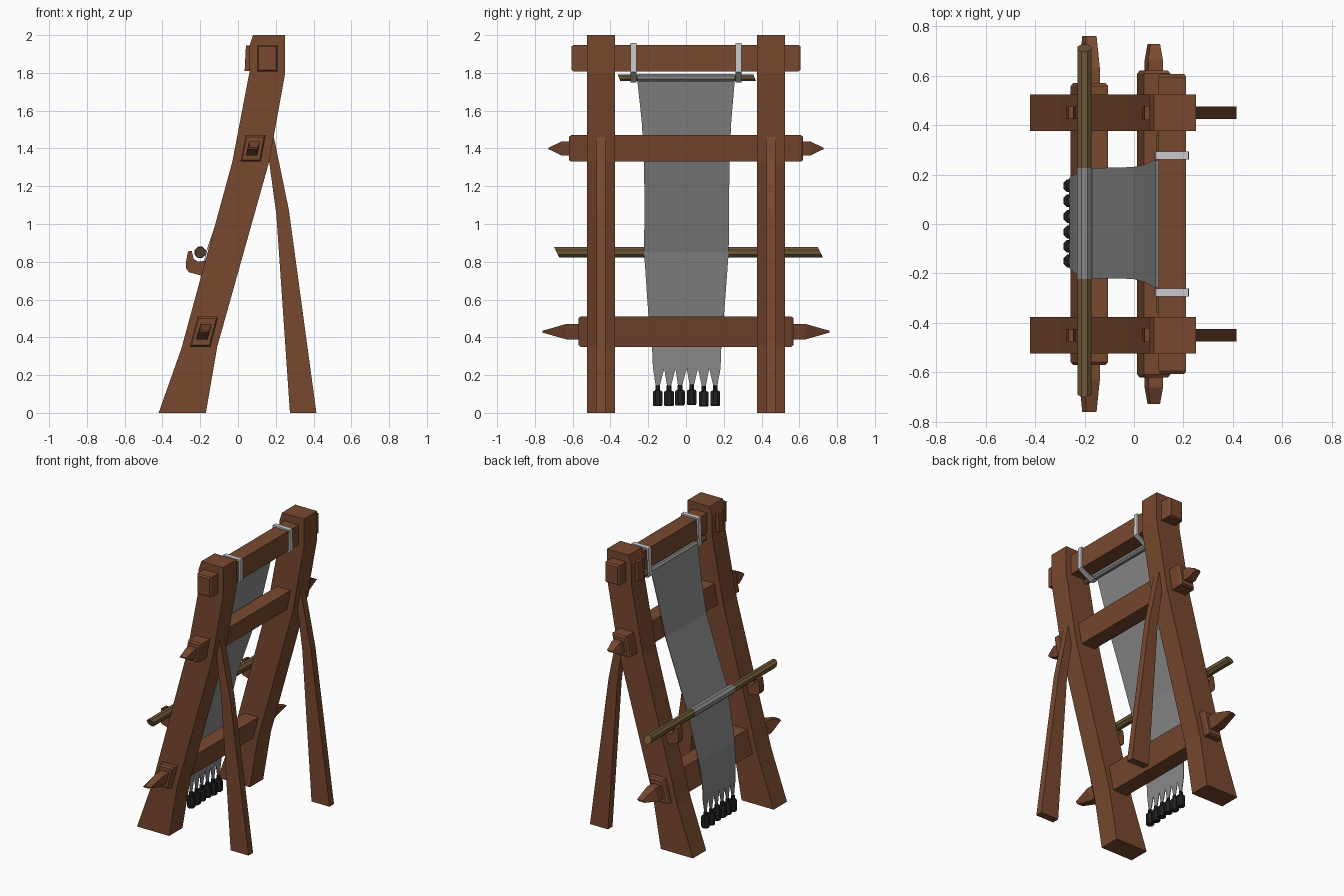
import bpy, bmesh, math
from mathutils import Vector

if "Cube" in bpy.data.objects:
    bpy.data.objects.remove(bpy.data.objects["Cube"])


def material(name, rgb):
    m = bpy.data.materials.new(name)
    m.diffuse_color = (*rgb, 1)
    m.use_nodes = True
    m.node_tree.nodes["Principled BSDF"].inputs["Base Color"].default_value = m.diffuse_color
    return m


WOOD = material("wood", (0.19, 0.066, 0.028))
ROD = material("pale_wood", (0.15, 0.095, 0.035))
CLOTH = material("cloth", (0.25, 0.25, 0.25))
DARK = material("stone", (0.015, 0.016, 0.017))


def finish(name, bm, mat=None):
    bmesh.ops.recalc_face_normals(bm, faces=bm.faces)
    me = bpy.data.meshes.new(name)
    bm.to_mesh(me)
    bm.free()
    ob = bpy.data.objects.new(name, me)
    bpy.context.collection.objects.link(ob)
    if mat:
        me.materials.append(mat)
    return ob


def loft(name, loops, mat=None):
    """Skin closed loops of 3D points and cap both ends."""
    bm = bmesh.new()
    rings = [[bm.verts.new(p) for p in loop] for loop in loops]
    n = len(rings[0])
    for a, b in zip(rings, rings[1:]):
        for i in range(n):
            j = (i + 1) % n
            bm.faces.new((a[i], a[j], b[j], b[i]))
    bm.faces.new(rings[0])
    bm.faces.new(rings[-1])
    return finish(name, bm, mat)


def prism(name, profile, y0, y1, mat=WOOD):
    """Extrude an x-z profile along y."""
    return loft(name, [[(x, y, z) for x, z in profile] for y in (y0, y1)], mat)


def scaled(profile, sx, sz):
    cx = sum(p[0] for p in profile) / len(profile)
    cz = sum(p[1] for p in profile) / len(profile)
    return [(cx + (x - cx) * sx, cz + (z - cz) * sz) for x, z in profile]


def beam(name, profile, half, chamfer=0.012):
    """Cross beam with slightly chamfered ends."""
    small = scaled(profile, 0.86, 0.88)
    stations = [(-half, small), (chamfer - half, profile),
                (half - chamfer, profile), (half, small)]
    return loft(name, [[(x, y, z) for x, z in p] for y, p in stations], WOOD)


def rod(name, x, z, r, y0, y1, mat, shear=0.0, sides=8):
    ring = [(r * math.cos(math.tau * (i + .5) / sides),
             r * math.sin(math.tau * (i + .5) / sides)) for i in range(sides)]
    return loft(name, [[(x + a, y - shear * b, z + b) for a, b in ring]
                       for y in (y0, y1)], mat)


# Side profiles
POST = [(-.42, 0), (-.17, 0), (-.11, .35), (.165, 1.33), (.25, 1.8), (.25, 2),
        (.08, 2), (.06, 1.94), (.06, 1.8), (-.03, 1.33), (-.30, .34)]
LEG = [(.275, 0), (.415, 0), (.27, 1.07), (.19, 1.46), (.15, 1.4), (.165, 1.33), (.203, 1.05)]
HOOK = [(-.17, .72), (-.26, .745), (-.275, .765), (-.275, .80), (-.265, .855),
        (-.245, .858), (-.235, .815), (-.21, .80), (-.15, .81)]
TENON = [(.035, 1.81), (.08, 1.81), (.08, 1.945), (.042, 1.945)]
TOP = [(.10, 1.808), (.21, 1.808), (.21, 1.948), (.10, 1.948)]
UPPER = [(.013, 1.33), (.12, 1.33), (.147, 1.47), (.04, 1.47)]
LOWER = [(-.256, .35), (-.146, .35), (-.105, .51), (-.213, .51)]

# Cross beams
beam("top_beam", TOP, .607)
beam("upper_crossbar", UPPER, .62)
beam("lower_crossbar", LOWER, .57)

for s, side in ((1, "right"), (-1, "left")):
    # Posts, back legs, rod hooks and tenon wedges
    prism(side + "_post", POST, s * .375, s * .523)
    prism(side + "_back_leg", LEG, s * .425, s * .475)
    prism(side + "_rod_hook", HOOK, s * .425, s * .475)
    prism(side + "_tenon_wedge", TENON, s * .42, s * .477)
    # Wedge-shaped pegs on the crossbar ends
    for name, prof, y0, y1, y2 in (("upper", UPPER, .60, .66, .727),
                                   ("lower", LOWER, .55, .63, .76)):
        peg = scaled(prof, .56, .52)
        tip = scaled(prof, .38, .06)
        loft(f"{side}_{name}_peg", [[(x, s * y, z) for x, z in p]
             for y, p in ((y0, peg), (y1, peg), (y2, tip))], WOOD)

    # Strap looped around the top beam and the hanging rod
    outer = [(.222, 1.805), (.22, 1.958), (.088, 1.958), (.082, 1.77), (.092, 1.75), (.122, 1.75)]
    inner = [(.21, 1.81), (.21, 1.948), (.10, 1.948), (.092, 1.775), (.098, 1.76), (.117, 1.76)]
    bm = bmesh.new()
    grid = [[bm.verts.new((x, s * .277 + d, z)) for x, z in loop]
            for loop, d in ((outer, -.016), (outer, .016), (inner, .016), (inner, -.016))]
    for k in range(4):
        a, b = grid[k], grid[(k + 1) % 4]
        for i in range(6):
            j = (i + 1) % 6
            bm.faces.new((a[i], a[j], b[j], b[i]))
    finish(side + "_strap", bm)

# Rods and the cloth wrapped around them
rod("heddle_rod", -.20, .85, .03, -.685, .712, ROD, shear=.5)
rod("hanging_rod", .108, 1.775, .019, -.355, .363, ROD, shear=.4)
rod("heddle_wrap", -.20, .85, .032, -.222, .226, CLOTH)
rod("hanging_wrap", .108, 1.775, .022, -.255, .255, CLOTH)

# Cloth sheet: (x, z, y left, y right), ending in tapering tassels
ROWS = [(.09, 1.78, -.26, .26), (.045, 1.55, -.235, .24), (-.002, 1.33, -.222, .23),
        (-.085, 1.09, -.22, .228), (-.168, .85, -.222, .226), (-.24, .5, -.198, .2),
        (-.258, .35, -.18, .187), (-.26, .235, -.175, .183)]
WEIGHTS = [-.15, -.09, -.032, .03, .094, .155]
bm = bmesh.new()
rows = [[bm.verts.new((x, a + (b - a) * i / 6, z)) for i in range(7)] for x, z, a, b in ROWS]
for u, v in zip(rows, rows[1:]):
    for i in range(6):
        bm.faces.new((u[i], u[i + 1], v[i + 1], v[i]))
for i, y in enumerate(WEIGHTS):
    t = [bm.verts.new((-.26, y + d, .135)) for d in (.009, -.009)]
    bm.faces.new((rows[-1][i], rows[-1][i + 1], *t))
cloth = finish("cloth", bm, CLOTH)
mod = cloth.modifiers.new("thickness", 'SOLIDIFY')
mod.thickness = .004
mod.offset = 0

# Loom weights: stepped eight-sided bobs
for i, y in enumerate(WEIGHTS):
    dz = (0, 0, .003, .005, -.003, 0)[i]
    loops = [[(-.26 + r * math.cos(math.tau * (k + .5) / 8),
               y + r * math.sin(math.tau * (k + .5) / 8), z + dz) for k in range(8)]
             for r, z in ((.024, .037), (.028, .044), (.028, .108), (.024, .116),
                          (.014, .118), (.013, .145))]
    loft(f"loom_weight_{i + 1}", loops, DARK)
